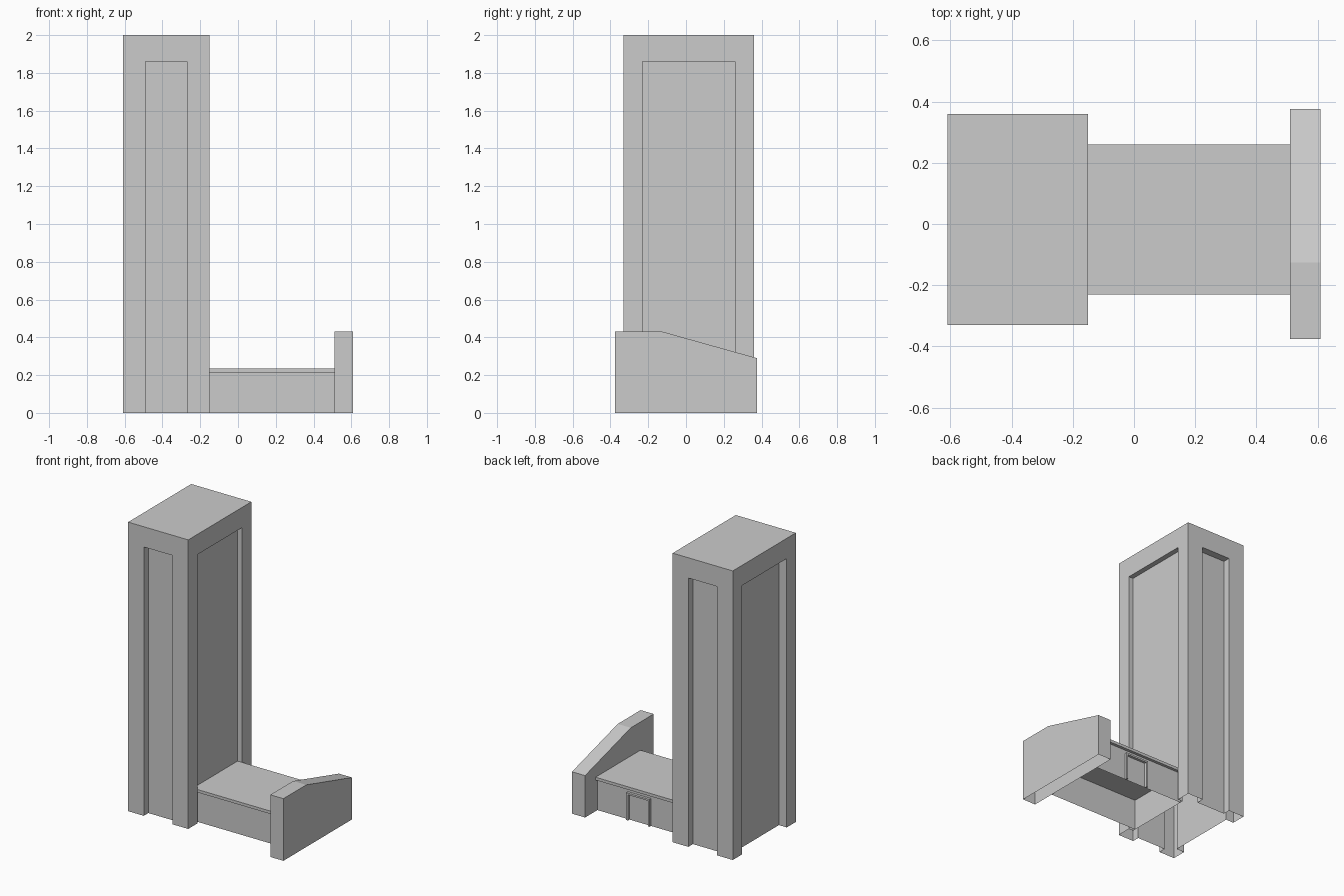
import bpy
import bmesh
from mathutils import Vector

cube = bpy.data.objects.get("Cube")
if cube:
    bpy.data.objects.remove(cube, do_unlink=True)

GREY = (0.6, 0.6, 0.6, 1.0)
concrete = bpy.data.materials.new("plain_grey")
concrete.use_nodes = True
concrete.diffuse_color = GREY
concrete.node_tree.nodes["Principled BSDF"].inputs["Base Color"].default_value = GREY


def finish(name, bm):
    bmesh.ops.remove_doubles(bm, verts=bm.verts, dist=0.0001)
    mesh = bpy.data.meshes.new(name)
    bm.to_mesh(mesh)
    bm.free()
    mesh.materials.append(concrete)
    obj = bpy.data.objects.new(name, mesh)
    bpy.context.collection.objects.link(obj)
    return obj


def add_face(bm, points):
    return bm.faces.new([bm.verts.new(p) for p in points])


def box(name, low, high, open_sides=()):
    """Box between two corners, left open towards the given directions."""
    bm = bmesh.new()
    bmesh.ops.create_cube(bm, size=1)
    low, high = Vector(low), Vector(high)
    for v in bm.verts:
        v.co = (low + high) / 2 + v.co * (high - low)
    bm.normal_update()
    gone = [f for f in bm.faces if any(f.normal.dot(Vector(d)) > 0.9 for d in open_sides)]
    bmesh.ops.delete(bm, geom=gone, context='FACES')
    return finish(name, bm)


DOWN, LEFT, RIGHT = (0, 0, -1), (1, 0, 0), (-1, 0, 0)

# Tower: four walls, each with a tall recess open at the ground
X0, X1, Y0, Y1, TOP, HEAD = -0.61, -0.15, -0.33, 0.36, 2.0, 1.86


def panelled_wall(bm, start, end, margin, depth):
    start, end = Vector(start), Vector(end)
    along = (end - start).normalized()
    inward = Vector((-along.y, along.x, 0)) * depth
    up, head = Vector((0, 0, TOP)), Vector((0, 0, HEAD))
    a, b = start + along * margin, end - along * margin
    add_face(bm, [start, a, a + head, b + head, b, end, end + up, start + up])
    add_face(bm, [a + inward, b + inward, b + inward + head, a + inward + head])
    add_face(bm, [a, a + inward, a + inward + head, a + head])
    add_face(bm, [b + inward, b, b + head, b + inward + head])
    add_face(bm, [a + head, a + inward + head, b + inward + head, b + head])


bm = bmesh.new()
corners = [(X0, Y0, 0), (X1, Y0, 0), (X1, Y1, 0), (X0, Y1, 0)]
for i, (margin, depth) in enumerate([(0.12, 0.05), (0.1, 0.035), (0.12, 0.05), (0.1, 0.06)]):
    panelled_wall(bm, corners[i], corners[(i + 1) % 4], margin, depth)
add_face(bm, [(x, y, TOP) for x, y, z in corners])
finish("tower", bm)

# Low wing between the tower and the end wall
box("wing_walls", (-0.185, -0.21, 0), (0.51, 0.24, 0.215), (DOWN, LEFT, RIGHT))
box("wing_roof", (-0.185, -0.23, 0.215), (0.51, 0.26, 0.235))

# Door surround on the back of the wing
for name, x in (("door_jamb_right", 0.1), ("door_jamb_left", 0.265)):
    box(name, (x, 0.24, 0), (x + 0.012, 0.258, 0.19))
box("door_lintel", (0.1, 0.24, 0.178), (0.277, 0.258, 0.19))

# End wall with a sloping top, open underneath
bm = bmesh.new()
profile = [(-0.375, 0), (0.375, 0), (0.375, 0.29), (-0.125, 0.43), (-0.375, 0.43)]
side = add_face(bm, [(0.51, y, z) for y, z in profile])
grown = bmesh.ops.extrude_face_region(bm, geom=[side], use_keep_orig=True)
bmesh.ops.translate(bm, vec=(0.1, 0, 0),
                    verts=[g for g in grown["geom"] if isinstance(g, bmesh.types.BMVert)])
bmesh.ops.recalc_face_normals(bm, faces=bm.faces)
floor = [f for f in bm.faces if f.calc_center_median().z < 0.001]
bmesh.ops.delete(bm, geom=floor, context='FACES')
finish("end_wall", bm)
